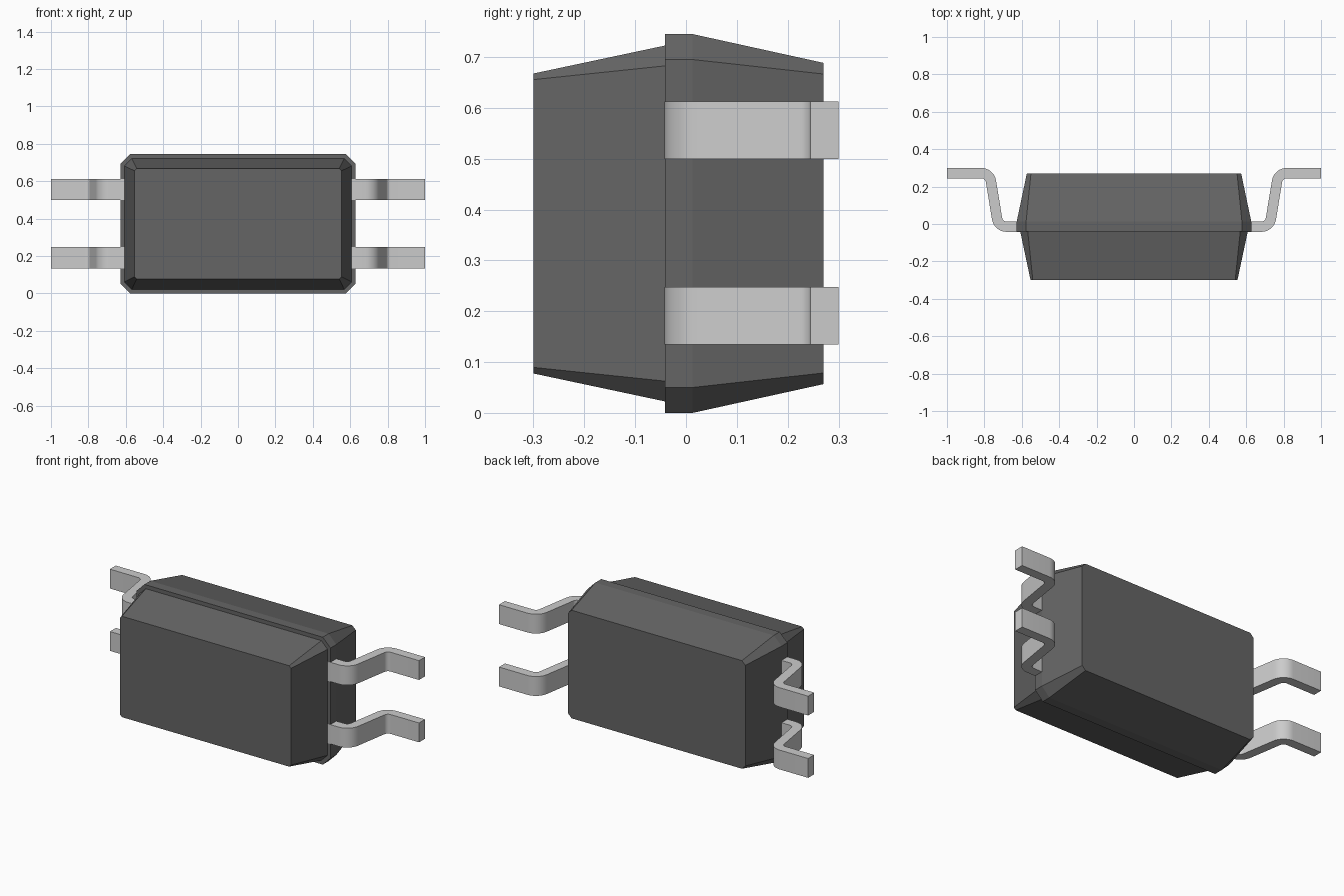
import bpy, bmesh, math
from mathutils import Vector

if "Cube" in bpy.data.objects:
    bpy.data.objects.remove(bpy.data.objects["Cube"])

ZC = 0.3725  # mid height of the package


def material(name, rgb):
    m = bpy.data.materials.new(name)
    m.diffuse_color = (*rgb, 1)
    m.use_nodes = True
    m.node_tree.nodes["Principled BSDF"].inputs["Base Color"].default_value = m.diffuse_color
    return m


dark = material("dark_plastic", (0.13, 0.13, 0.13))
metal = material("tinned_metal", (0.78, 0.78, 0.75))


def loft(name, rings, mat):
    """Skin a list of equal-length vertex rings and cap both ends."""
    bm = bmesh.new()
    loops = [[bm.verts.new(p) for p in ring] for ring in rings]
    n = len(loops[0])
    for a, b in zip(loops, loops[1:]):
        for i in range(n):
            j = (i + 1) % n
            bm.faces.new((a[i], a[j], b[j], b[i]))
    bm.faces.new(loops[0])
    bm.faces.new(loops[-1])
    bmesh.ops.recalc_face_normals(bm, faces=bm.faces)
    me = bpy.data.meshes.new(name)
    bm.to_mesh(me)
    bm.free()
    me.materials.append(mat)
    ob = bpy.data.objects.new(name, me)
    bpy.context.collection.objects.link(ob)
    return ob


def octagon(y, hx, hz, c):
    """Rectangle with chamfered corners, facing along y."""
    quads = [(1, 1), (-1, 1), (-1, -1), (1, -1)]
    pts = []
    for k, (sx, sz) in enumerate(quads):
        pair = [(sx * hx, sz * (hz - c)), (sx * (hx - c), sz * hz)]
        pts += pair if k % 2 == 0 else pair[::-1]
    return [(x, y, ZC + z) for x, z in pts]


# Moulded body: front half, and rear half with its straight rim
loft("front_body", [octagon(-0.30, 0.553, 0.295, 0.012),
                    octagon(-0.041, 0.608, 0.35, 0.04)], dark)
loft("rear_body", [octagon(-0.041, 0.627, 0.3725, 0.05),
                   octagon(0.013, 0.627, 0.3725, 0.05),
                   octagon(0.27, 0.573, 0.316, 0.022)], dark)


def arc(corner, before, after, r, steps=8):
    """Offsets-ready fillet: list of (point, unit tangent)."""
    d1 = (corner - before).normalized()
    d2 = (after - corner).normalized()
    turn = d1.angle_signed(d2) * -1  # counter-clockwise positive
    start = corner - d1 * r * math.tan(abs(turn) / 2)
    s = math.copysign(1, turn)
    centre = start + Vector((-d1.y, d1.x)) * r * s
    a0 = math.atan2(d1.y, d1.x)
    out = []
    for i in range(steps + 1):
        a = a0 + turn * i / steps
        t = Vector((math.cos(a), math.sin(a)))
        out.append((centre - Vector((-t.y, t.x)) * r * s, t))
    return out


# Gull-wing lead centre line, seen from the top
p = [Vector(q) for q in ((0.60, -0.0145), (0.725, -0.0145),
                         (0.772, 0.272), (1.0, 0.272))]
along = Vector((1, 0))
path = ([(p[0], along)] + arc(p[1], p[0], p[2], 0.052)
        + arc(p[2], p[1], p[3], 0.052) + [(p[3], along)])


def lead(name, side, z, half_w=0.0565, half_t=0.0275):
    rings = []
    for q, t in path:
        nrm = Vector((-t.y, t.x)) * half_t
        rings.append([(side * v.x, v.y, z + h) for v, h in
                      ((q + nrm, half_w), (q + nrm, -half_w),
                       (q - nrm, -half_w), (q - nrm, half_w))])
    ob = loft(name, rings, metal)
    bpy.ops.object.select_all(action='DESELECT')
    ob.select_set(True)
    bpy.context.view_layer.objects.active = ob
    bpy.ops.object.shade_smooth_by_angle(angle=math.radians(30))


# Two leads on each side
for side, sname in ((1, "right"), (-1, "left")):
    for z, zname in ((0.191, "lower"), (0.5555, "upper")):
        lead(f"{sname}_{zname}_lead", side, z)
